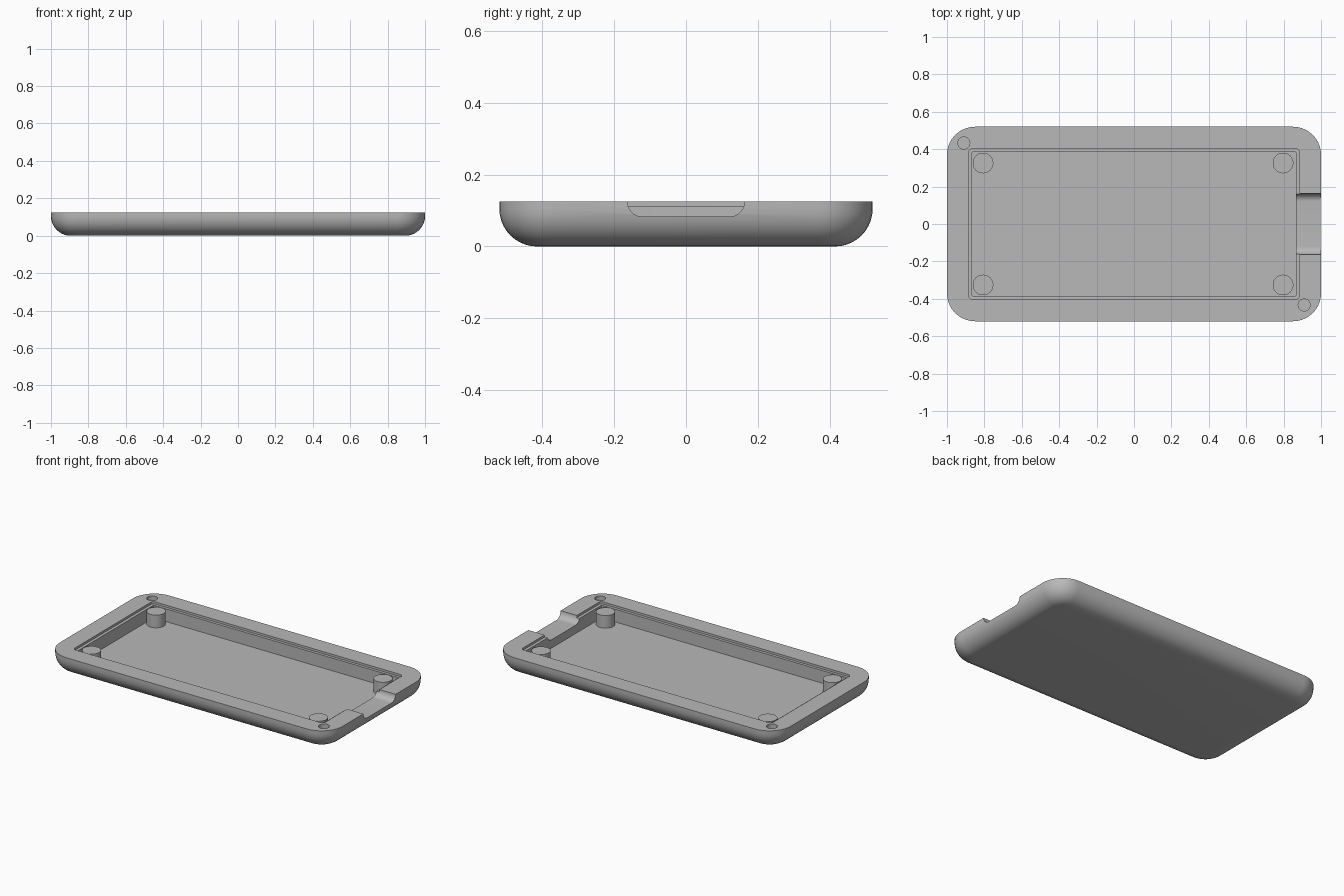
import bpy, bmesh
from math import sin, cos, pi, radians

cube = bpy.data.objects.get("Cube")
if cube:
    bpy.data.objects.remove(cube, do_unlink=True)

HX, HY, TOP = 1.0, 0.52, 0.125      # half length, half width, rim height
CORNER, FILLET = 0.15, 0.105        # plan corner radius, bottom edge radius
FLOOR, LEDGE, NOTCH = 0.03, 0.111, 0.083

grey = bpy.data.materials.new("plain grey")
grey.use_nodes = True
grey.diffuse_color = (0.48, 0.48, 0.48, 1)
grey.node_tree.nodes["Principled BSDF"].inputs["Base Color"].default_value = grey.diffuse_color


def finish(name, bm):
    bmesh.ops.recalc_face_normals(bm, faces=bm.faces)
    mesh = bpy.data.meshes.new(name)
    bm.to_mesh(mesh)
    bm.free()
    obj = bpy.data.objects.new(name, mesh)
    obj.data.materials.append(grey)
    bpy.context.collection.objects.link(obj)
    return obj


def rounded_rect(hx, hy, r, z, steps=10):
    points = []
    for quarter, (sx, sy) in enumerate([(1, 1), (-1, 1), (-1, -1), (1, -1)]):
        for i in range(steps + 1):
            a = (quarter + i / steps) * pi / 2
            points.append((sx * (hx - r) + r * cos(a), sy * (hy - r) + r * sin(a), z))
    return points


def loft(name, rings):
    bm = bmesh.new()
    loops = [[bm.verts.new(p) for p in ring] for ring in rings]
    for low, high in zip(loops, loops[1:]):
        for i in range(len(low)):
            j = (i + 1) % len(low)
            bm.faces.new((low[i], low[j], high[j], high[i]))
    bm.faces.new(loops[0])
    bm.faces.new(loops[-1])
    return finish(name, bm)


def cylinder(name, x, y, r, z0, z1, sides=40):
    circle = [(x + r * cos(2 * pi * i / sides), y + r * sin(2 * pi * i / sides)) for i in range(sides)]
    return loft(name, [[(px, py, z) for px, py in circle] for z in (z0, z1)])


def smooth(obj):
    bpy.ops.object.select_all(action='DESELECT')
    obj.select_set(True)
    bpy.context.view_layer.objects.active = obj
    bpy.ops.object.shade_smooth_by_angle(angle=radians(30))


def cut(obj, cutter):
    cutter.hide_render = True
    mod = obj.modifiers.new("cut", 'BOOLEAN')
    mod.operation, mod.solver, mod.object = 'DIFFERENCE', 'EXACT', cutter
    bpy.context.view_layer.objects.active = obj
    bpy.ops.object.modifier_apply(modifier=mod.name)
    bpy.data.objects.remove(cutter, do_unlink=True)


# Tray: rounded underside, flat rim, stepped ledge and pocket
rings = []
for i in range(11):
    a = i / 10 * pi / 2
    inset = FILLET * (1 - sin(a))
    rings.append(rounded_rect(HX - inset, HY - inset, CORNER - inset, FILLET * (1 - cos(a))))
rings.append(rounded_rect(HX, HY, CORNER, TOP))
rings += [rounded_rect(0.885, 0.402, 0.02, z) for z in (TOP, LEDGE)]
rings += [rounded_rect(0.866, 0.384, 0.004, z) for z in (LEDGE, FLOOR)]
tray = loft("tray", rings)

# Port notch with rounded lower corners in the +x wall
half, r = 0.163, TOP - NOTCH
profile = [(half, TOP + 0.1)]
profile += [(half - r + r * cos(i * pi / 20), TOP - r * sin(i * pi / 20)) for i in range(11)]
profile += [(-y, z) for y, z in reversed(profile)]
cut(tray, loft("notch_cutter", [[(x, y, z) for y, z in profile] for x in (0.8, 1.1)]))

# Two alignment holes on opposite corners of the rim
for s in (1, -1):
    cut(tray, cylinder("hole_cutter", 0.91 * s, -0.433 * s, 0.032, TOP - 0.03, TOP + 0.05))
smooth(tray)

# Four support posts
for side, x in (("left", 0.797), ("right", -0.807)):
    for end, y in (("front", -0.326), ("back", 0.326)):
        smooth(cylinder(f"post_{end}_{side}", x, y, 0.055, FLOOR - 0.005, LEDGE))
